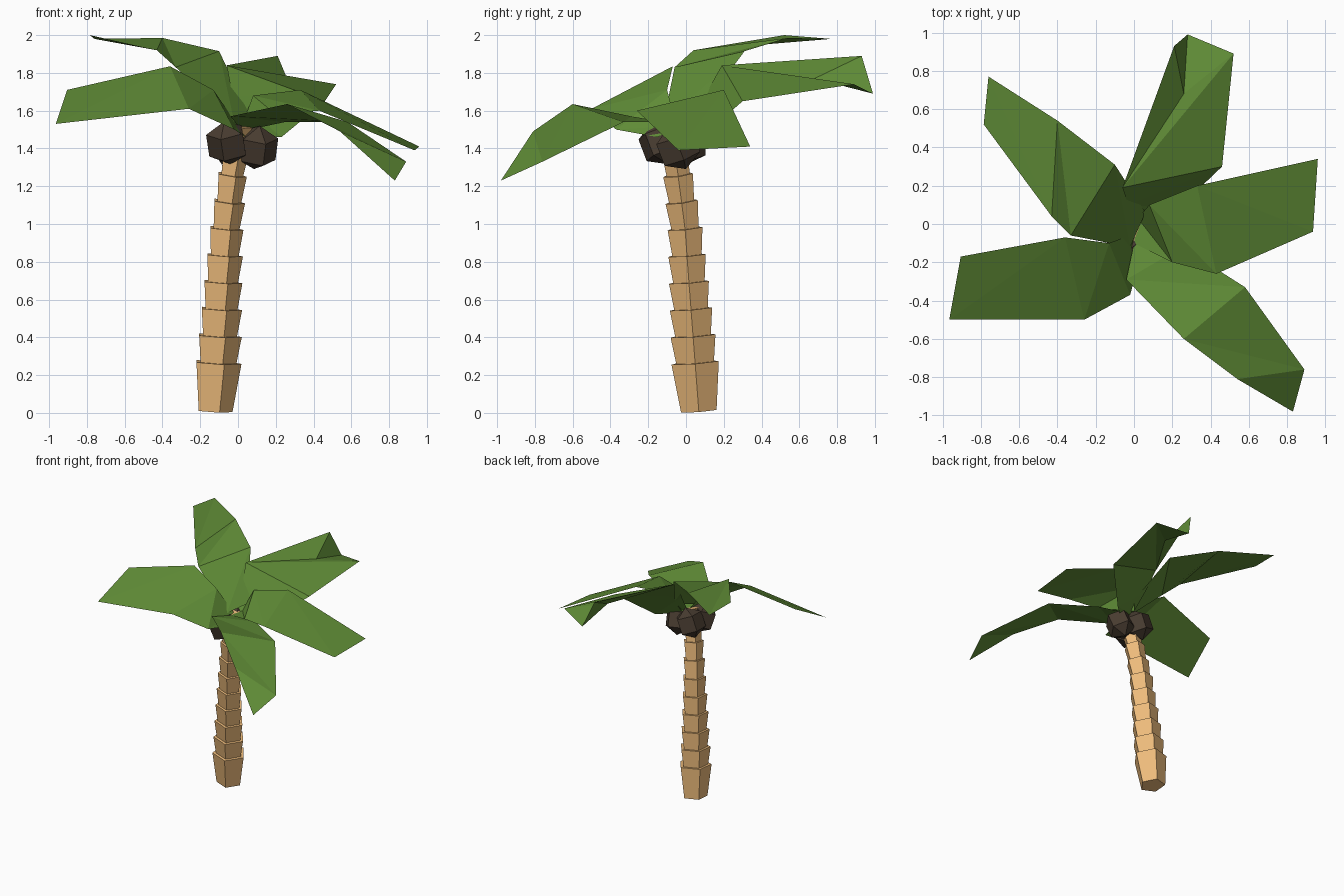
import bpy, bmesh, math
from mathutils import Vector

if "Cube" in bpy.data.objects:
    bpy.data.objects.remove(bpy.data.objects["Cube"])


def material(name, rgb):
    m = bpy.data.materials.new(name)
    m.diffuse_color = (*rgb, 1)
    m.use_nodes = True
    m.node_tree.nodes["Principled BSDF"].inputs["Base Color"].default_value = m.diffuse_color
    return m


BARK = material("bark", (0.85, 0.50, 0.20))
HUSK = material("husk", (0.065, 0.045, 0.03))
GREEN = material("leaf_green", (0.115, 0.26, 0.037))


def finish(bm, name, mat):
    me = bpy.data.meshes.new(name)
    bm.to_mesh(me)
    bm.free()
    me.materials.append(mat)
    ob = bpy.data.objects.new(name, me)
    bpy.context.collection.objects.link(ob)
    return ob


# Trunk: leaning stack of five-sided cups, each flaring upward
PATH = [(0.01, -0.128, 0.068), (0.27, -0.113, 0.048), (0.70, -0.087, 0.015),
        (0.99, -0.067, -0.006), (1.26, -0.036, -0.042), (1.52, 0.005, -0.075)]


def centre(z):
    for a, b in zip(PATH, PATH[1:]):
        if z <= b[0] or b is PATH[-1]:
            t = (z - a[0]) / (b[0] - a[0])
            return Vector((a[1] + t * (b[1] - a[1]), a[2] + t * (b[2] - a[2]), z))


def ring(bm, z, r):
    c = centre(z)
    axis = (centre(z + 0.05) - centre(z - 0.05)).normalized()
    q = Vector((0, 0, 1)).rotation_difference(axis)
    return [bm.verts.new(c + q @ Vector((r * math.cos(i * math.tau / 5),
                                         r * math.sin(i * math.tau / 5), 0))) for i in range(5)]


bm = bmesh.new()
tops = [0.01] + [0.267 + 0.142 * i for i in range(9)] + [1.52]
for k, (z0, z1) in enumerate(zip(tops, tops[1:])):
    r = 0.132 - 0.049 * (z1 - 0.265)
    lo, hi = ring(bm, z0, r * (0.75 if k == 0 else 0.84)), ring(bm, z1, r)
    for i in range(5):
        j = (i + 1) % 5
        bm.faces.new((lo[i], lo[j], hi[j], hi[i]))
    bm.faces.new(hi)
    bm.faces.new(lo[::-1])
finish(bm, "trunk", BARK)

# Blocky coconuts under the crown
NUTS = [((-0.055, -0.135, 1.43), 0.3), ((0.1, -0.045, 1.405), 1.0), ((-0.04, 0.0, 1.43), 2.2)]
for n, (loc, turn) in enumerate(NUTS):
    bm = bmesh.new()
    bmesh.ops.create_uvsphere(bm, u_segments=5, v_segments=3, radius=0.123)
    ob = finish(bm, f"coconut_{n + 1}", HUSK)
    ob.location = loc
    ob.rotation_euler = (0.3, -0.25, turn)


# Leaves: each is a strip between its two edges, from crown to tip
def leaf(name, left, right):
    bm = bmesh.new()
    L = [bm.verts.new(p) for p in left]
    R = [bm.verts.new(p) for p in right]
    for i in range(len(L) - 1):
        for tri in ((L[i], R[i], R[i + 1]), (L[i], R[i + 1], L[i + 1])):
            bm.faces.new(tri)
    bmesh.ops.remove_doubles(bm, verts=bm.verts[:], dist=0.0001)
    bm.normal_update()
    if sum(f.normal.z * f.calc_area() for f in bm.faces) < 0:
        bmesh.ops.reverse_faces(bm, faces=bm.faces[:])
    finish(bm, name, GREEN)


leaf("back_leaf",
     [(0.0, -0.02, 1.52), (-0.03, 0.10, 1.68), (-0.06, 0.19, 1.84),
      (0.26, 0.68, 1.77), (0.28, 0.99, 1.69)],
     [(0.12, -0.02, 1.46), (0.23, 0.08, 1.46), (0.46, 0.30, 1.65),
      (0.52, 0.89, 1.74), (0.52, 0.89, 1.74)])
# Upturned side flap of the back leaf
leaf("back_leaf_flap",
     [(-0.06, 0.19, 1.84), (0.21, 0.93, 1.89), (0.28, 0.99, 1.69)],
     [(-0.06, 0.19, 1.84), (0.26, 0.68, 1.77), (0.26, 0.68, 1.77)])
leaf("right_leaf",
     [(0.02, 0.03, 1.52), (0.08, 0.10, 1.68), (0.33, 0.20, 1.71), (0.96, 0.34, 1.41)],
     [(0.0, -0.10, 1.52), (0.20, -0.20, 1.58), (0.43, -0.26, 1.60), (0.935, -0.04, 1.39)])
leaf("front_right_leaf",
     [(0.0, -0.10, 1.52), (-0.04, -0.29, 1.57), (0.26, -0.60, 1.635),
      (0.54, -0.81, 1.49), (0.83, -0.98, 1.23)],
     [(0.06, 0.0, 1.50), (0.25, -0.12, 1.54), (0.58, -0.33, 1.54),
      (0.89, -0.76, 1.33), (0.89, -0.76, 1.33)])
leaf("left_leaf",
     [(0.0, -0.05, 1.52), (-0.13, -0.10, 1.71), (-0.36, -0.07, 1.835), (-0.905, -0.17, 1.71)],
     [(0.04, -0.15, 1.46), (-0.02, -0.37, 1.50), (-0.26, -0.50, 1.61), (-0.965, -0.50, 1.53)])
leaf("back_left_leaf",
     [(-0.02, -0.12, 1.54), (-0.33, -0.06, 1.83), (-0.43, 0.04, 1.92), (-0.785, 0.52, 2.0)],
     [(0.06, 0.06, 1.58), (-0.10, 0.31, 1.915), (-0.40, 0.54, 1.985), (-0.76, 0.77, 1.98)])
